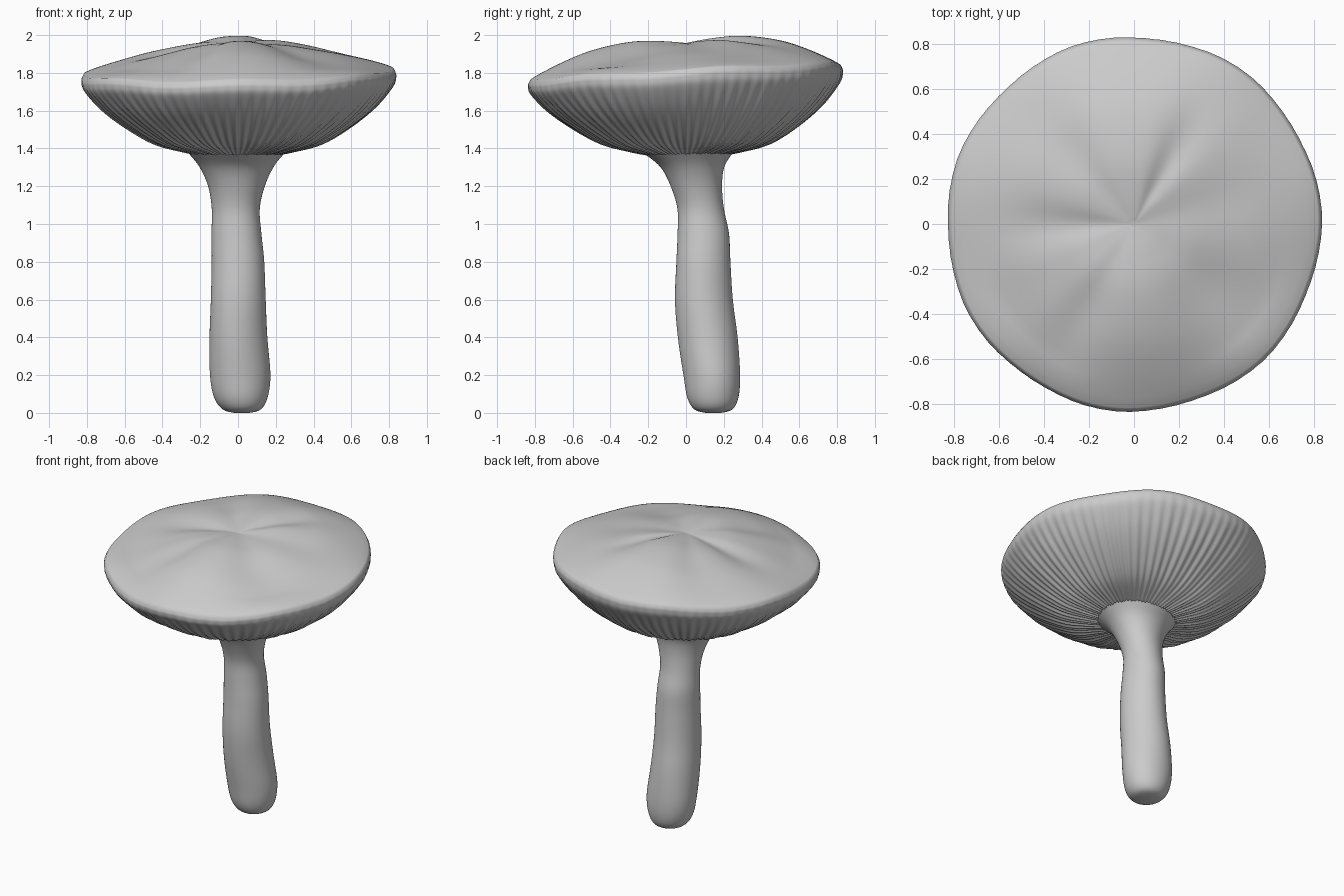
import bpy, bmesh, math
from math import sin, cos, pi, radians, exp

if "Cube" in bpy.data.objects:
    bpy.data.objects.remove(bpy.data.objects["Cube"])


def spline(points, steps):
    """Catmull-Rom samples through tuples of any length."""
    pts = [points[0]] + points + [points[-1]]
    out = []
    for i in range(1, len(pts) - 2):
        a, b, c, d = pts[i - 1:i + 3]
        for s in range(steps):
            t = s / steps
            out.append(tuple(0.5 * (2 * q + (r - p) * t + (2 * p - 5 * q + 4 * r - u) * t ** 2
                                    + (3 * q - p - 3 * r + u) * t ** 3)
                             for p, q, r, u in zip(a, b, c, d)))
    return out + [points[-1]]


def loft(name, rings, start, end):
    """Skin a list of closed rings, closing both ends with a fan."""
    bm = bmesh.new()
    loops = [[bm.verts.new(p) for p in ring] for ring in rings]
    n = len(loops[0])
    for a, b in zip(loops, loops[1:]):
        for i in range(n):
            j = (i + 1) % n
            bm.faces.new((a[i], a[j], b[j], b[i]))
    for loop, centre in ((loops[0], start), (loops[-1], end)):
        c = bm.verts.new(centre)
        for i in range(n):
            bm.faces.new((loop[i], loop[(i + 1) % n], c))
    bmesh.ops.recalc_face_normals(bm, faces=bm.faces)
    mesh = bpy.data.meshes.new(name)
    bm.to_mesh(mesh)
    bm.free()
    mesh.shade_smooth()
    obj = bpy.data.objects.new(name, mesh)
    bpy.context.collection.objects.link(obj)
    return obj


# Stem: bent tube, stations are (z, centre x, centre y, radius x, radius y)
stations = [(0.0, 0.02, 0.145, 0.04, 0.04), (0.018, 0.02, 0.145, 0.1, 0.1),
            (0.08, 0.015, 0.143, 0.141, 0.135), (0.2, 0.01, 0.138, 0.16, 0.15),
            (0.4, 0.0, 0.115, 0.153, 0.158), (0.6, 0.0, 0.093, 0.145, 0.153),
            (0.8, 0.0, 0.09, 0.139, 0.143), (0.95, -0.007, 0.09, 0.132, 0.136),
            (1.08, -0.01, 0.077, 0.127, 0.123), (1.2, -0.006, 0.055, 0.15, 0.136),
            (1.3, -0.005, 0.035, 0.195, 0.168), (1.37, -0.005, 0.015, 0.25, 0.23),
            (1.42, 0.0, 0.0, 0.3, 0.28)]
rings = []
for z, cx, cy, rx, ry in spline(stations, 5):
    ring = []
    for i in range(64):
        a = 2 * pi * i / 64
        k = 1 + 0.015 * sin(3 * a + 4 * z) * min(1, z * 5)
        ring.append((cx + rx * k * cos(a), cy + ry * k * sin(a), z))
    rings.append(ring)
loft("stem", rings, (0.02, 0.145, 0), (0, 0, 1.42))

# Cap: upper creases as (angle, depth, angular width, radius of deepest point)
CREASES = [(61, 0.025, 0.2, 0.35), (181, 0.025, 0.25, 0.36), (242, 0.03, 0.24, 0.48),
           (215, 0.025, 0.35, 0.6), (318, 0.045, 0.4, 0.5), (130, 0.018, 0.25, 0.45),
           (15, 0.01, 0.3, 0.45)]


def crease(a, r):
    total = 0
    for deg, depth, width, rad in CREASES:
        d = (a - radians(deg) + pi) % (2 * pi) - pi
        total += depth * exp(-(d / width) ** 2) * exp(-((r - rad) / 0.25) ** 2)
    return total * min(1, r / 0.15) * min(1, max(0, (0.83 - r) / 0.15))


SEG = 480
GILLS = 76
top_profile = [(0.02, 1.96), (0.15, 1.965), (0.3, 1.96), (0.5, 1.925),
               (0.65, 1.878), (0.77, 1.83), (0.82, 1.805)]
under_profile = [(0.828, 1.79), (0.833, 1.765), (0.815, 1.715), (0.725, 1.613), (0.6, 1.515),
                 (0.45, 1.428), (0.3, 1.385), (0.2, 1.365), (0.12, 1.36)]
rings = []
for r, z in spline(top_profile, 5):
    ring = []
    for i in range(SEG):
        a = 2 * pi * i / SEG
        rr = r * (1 + 0.006 * sin(7 * a + 1) * (r / 0.82) ** 4)
        x, y = rr * cos(a), rr * sin(a)
        h = z - 0.022 * cos(2 * a) * sin(pi * min(r, 0.82) / 0.82) - crease(a, r)
        h += 0.055 * y + 0.018 * x + 0.006 * sin(7 * a) * (r / 0.82) ** 3
        ring.append((x, y, h))
    rings.append(ring)
for r, z in spline(under_profile, 5):
    level = max(0, min(1, (z - 1.4) / 0.38))
    ring = []
    for i in range(SEG):
        a = 2 * pi * i / SEG
        # gills: rippled ridges running from rim to stem, fading out at the rim
        fade = min(1, max(0, (1.79 - z) / 0.16)) * min(1, r / 0.5)
        g = 0.005 * fade * (cos(GILLS * a + 1.5 * sin(3 * a)) + 0.6 * sin(23 * a + 1))
        rr = r * (1 + 0.006 * sin(7 * a + 1) * level) + g * level
        x, y = rr * cos(a), rr * sin(a)
        h = z + (0.055 * y + 0.018 * x + 0.006 * sin(7 * a)) * level - g * (1 - level)
        ring.append((x, y, h))
    rings.append(ring)
loft("cap", rings, (0, 0, 1.957), (0, 0, 1.38))
